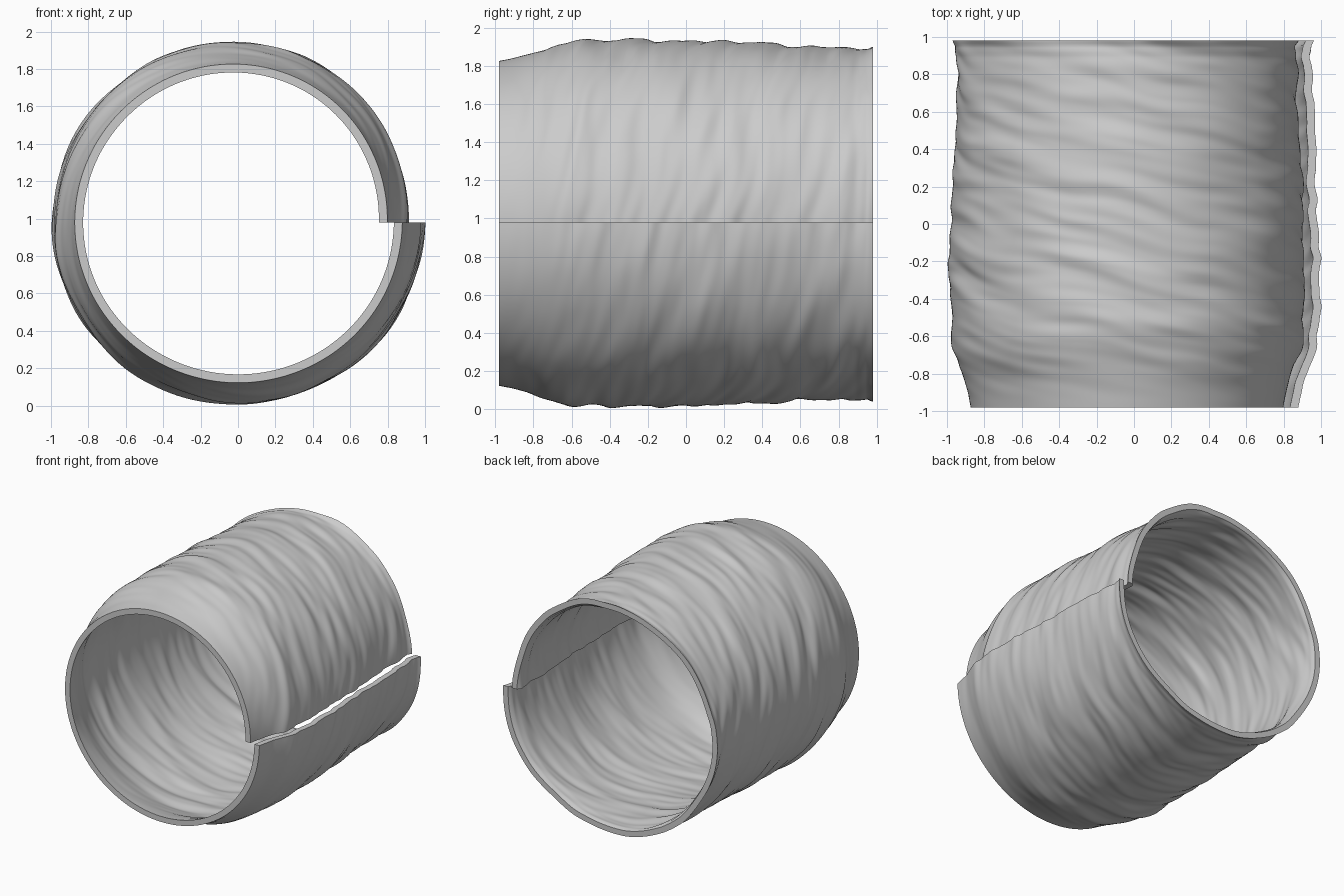
import bpy
import bmesh
import math
from mathutils import Vector, noise

cube = bpy.data.objects.get("Cube")
if cube:
    bpy.data.objects.remove(cube, do_unlink=True)

CENTRE_Z = 0.98
HALF_LENGTH = 0.98
THICKNESS = 0.045
AROUND, ALONG = 240, 150

# Outer radius around the turn, by quarter, and its change along the length
QUARTERS = [(0, 0.905), (1, 0.96), (2, 0.99), (3, 0.965), (4, 0.993)]
LENGTHWISE = [(-0.98, -0.112), (-0.88, -0.092), (-0.8, -0.068), (-0.68, -0.022),
              (-0.55, -0.003), (-0.2, 0), (0.1, -0.01), (0.4, -0.022),
              (0.7, -0.038), (0.9, -0.045), (0.945, -0.055), (0.965, -0.03), (0.98, -0.028)]


def sample(points, t):
    for (a, va), (b, vb) in zip(points, points[1:]):
        if t <= b:
            f = (t - a) / (b - a)
            return va + (vb - va) * f
    return points[-1][1]


def smooth_sample(points, t, width):
    return sum(sample(points, min(max(t + k * width, points[0][0]), points[-1][0]))
               for k in (-1, -0.5, 0, 0.5, 1)) / 5


def wrinkle(angle, y):
    # Long ridges that run around the tube at a slight slant
    slant = y - 0.18 * angle
    wave = 0.05 * noise.noise(Vector((angle * 2, y * 2, 7)))
    coarse = noise.noise(Vector((angle * 1.5, (slant + wave) * 7, 0)))
    fine = noise.noise(Vector((angle * 2.6, (slant + wave) * 14, 4)))
    broad = noise.noise(Vector((angle * 1.3, y * 1.5, 9)))
    fade = min(1, (y + HALF_LENGTH) / 0.35)
    return fade * (0.019 * coarse + 0.009 * fine + 0.008 * broad)


# Rolled sheet: one full turn whose ends meet with a step at the seam
bm = bmesh.new()
rows = []
for j in range(ALONG + 1):
    y = -HALF_LENGTH + 2 * HALF_LENGTH * j / ALONG
    change = smooth_sample(LENGTHWISE, y, min(0.05, HALF_LENGTH - abs(y)))
    row = []
    for i in range(AROUND + 1):
        angle = math.tau * i / AROUND
        r = smooth_sample(QUARTERS, 4 * i / AROUND, 0.3) + change + wrinkle(angle, y)
        row.append(bm.verts.new((r * math.cos(angle), y, CENTRE_Z + r * math.sin(angle))))
    rows.append(row)
for low, high in zip(rows, rows[1:]):
    for i in range(AROUND):
        bm.faces.new((low[i], low[i + 1], high[i + 1], high[i]))

# Inner wall and rims, pushed straight toward the axis
result = bmesh.ops.extrude_face_region(bm, geom=bm.faces[:], use_keep_orig=True)
for v in result["geom"]:
    if isinstance(v, bmesh.types.BMVert):
        inward = Vector((-v.co.x, 0, CENTRE_Z - v.co.z)).normalized()
        v.co += inward * THICKNESS
bmesh.ops.recalc_face_normals(bm, faces=bm.faces[:])

mesh = bpy.data.meshes.new("rolled_sheet")
bm.to_mesh(mesh)
bm.free()
sheet = bpy.data.objects.new("rolled_sheet", mesh)
bpy.context.collection.objects.link(sheet)

# Plain grey
grey = bpy.data.materials.new("plain_grey")
grey.use_nodes = True
colour = (0.6, 0.6, 0.6, 1)
grey.diffuse_color = colour
grey.node_tree.nodes["Principled BSDF"].inputs["Base Color"].default_value = colour
mesh.materials.append(grey)

bpy.ops.object.select_all(action="DESELECT")
sheet.select_set(True)
bpy.context.view_layer.objects.active = sheet
bpy.ops.object.shade_smooth_by_angle(angle=math.radians(40))
